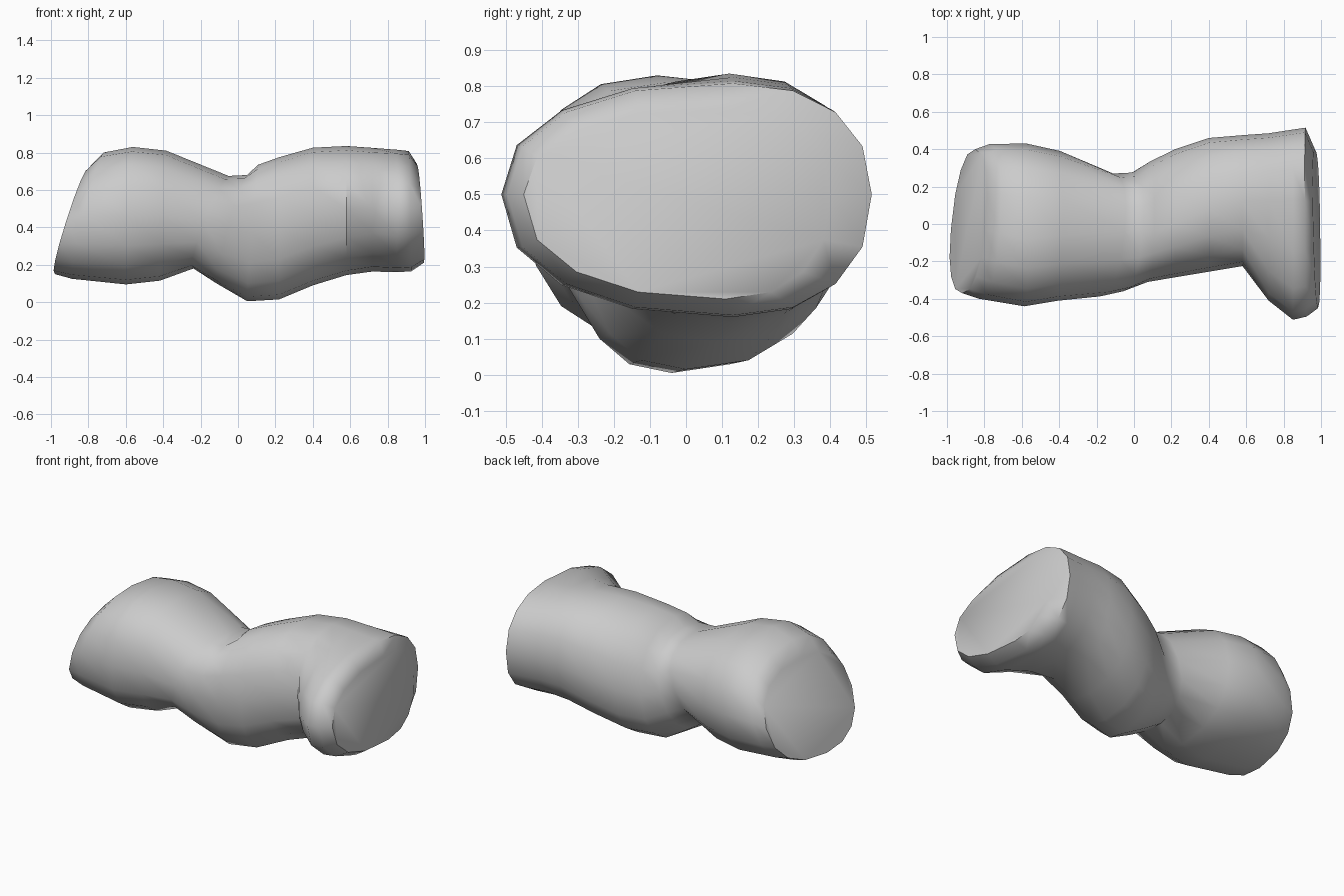
import bpy, bmesh, math

if "Cube" in bpy.data.objects:
    bpy.data.objects.remove(bpy.data.objects["Cube"])

SIDES = 16

# Each section: x, front y, back y, bottom z, top z, crest y, lean along z
sections = [
    (-0.885, -0.37, 0.40, 0.15, 0.72, -0.03, 0.32),
    (-0.80, -0.40, 0.428, 0.125, 0.80, -0.05, 0.25),
    (-0.58, -0.44, 0.43, 0.095, 0.83, -0.08, 0.05),
    (-0.40, -0.41, 0.39, 0.115, 0.81, -0.06, 0.05),
    (-0.14, -0.387, 0.27, 0.18, 0.675, -0.04, 0.38),
    (-0.03, -0.36, 0.275, 0.10, 0.68, -0.04, 0.28),
    (0.08, -0.31, 0.335, 0.005, 0.735, -0.04, 0.08),
    (0.22, -0.285, 0.40, 0.015, 0.775, 0.0, 0),
    (0.40, -0.255, 0.46, 0.09, 0.826, 0.08, 0),
    (0.58, -0.225, 0.475, 0.145, 0.835, 0.12, 0),
    (0.72, -0.41, 0.485, 0.164, 0.825, 0.13, 0),
    (0.85, -0.512, 0.505, 0.16, 0.815, 0.13, 0),
    (0.92, -0.495, 0.515, 0.165, 0.808, 0.13, -0.02),
    (0.975, -0.45, 0.40, 0.21, 0.74, 0.11, -0.07),
]


def ring(bm, x, front, back, bottom, top, crest, lean):
    """Rounded section made of four squarish quarter ovals."""
    zm = 0.5 if x > 0.5 else (bottom + top) / 2
    verts = []
    for i in range(SIDES):
        a = 2 * math.pi * i / SIDES
        c, n = math.cos(a), math.sin(a)
        # the front knob is pinched where it starts
        p = 1.0 if c < 0 and 0.6 < x < 0.8 else 0.87
        y = crest + (back - crest if c > 0 else crest - front) * math.copysign(abs(c) ** p, c)
        z = zm + (top - zm if n > 0 else zm - bottom) * math.copysign(abs(n) ** p, n)
        verts.append(bm.verts.new((x + lean * (0.28 * y + z - zm), y, z)))
    return verts


# Body lofted along x, with flat end caps
bm = bmesh.new()
rings = [ring(bm, *s) for s in sections]
for a, b in zip(rings, rings[1:]):
    for i in range(SIDES):
        j = (i + 1) % SIDES
        bm.faces.new((a[i], a[j], b[j], b[i]))
bm.faces.new(rings[0])
bm.faces.new(rings[-1])
bmesh.ops.recalc_face_normals(bm, faces=bm.faces)
mesh = bpy.data.meshes.new("lumpy_body")
bm.to_mesh(mesh)
bm.free()
body = bpy.data.objects.new("lumpy_body", mesh)
bpy.context.collection.objects.link(body)

# Smooth shading
bpy.context.view_layer.objects.active = body
body.select_set(True)
bpy.ops.object.shade_smooth_by_angle(angle=math.radians(50))
